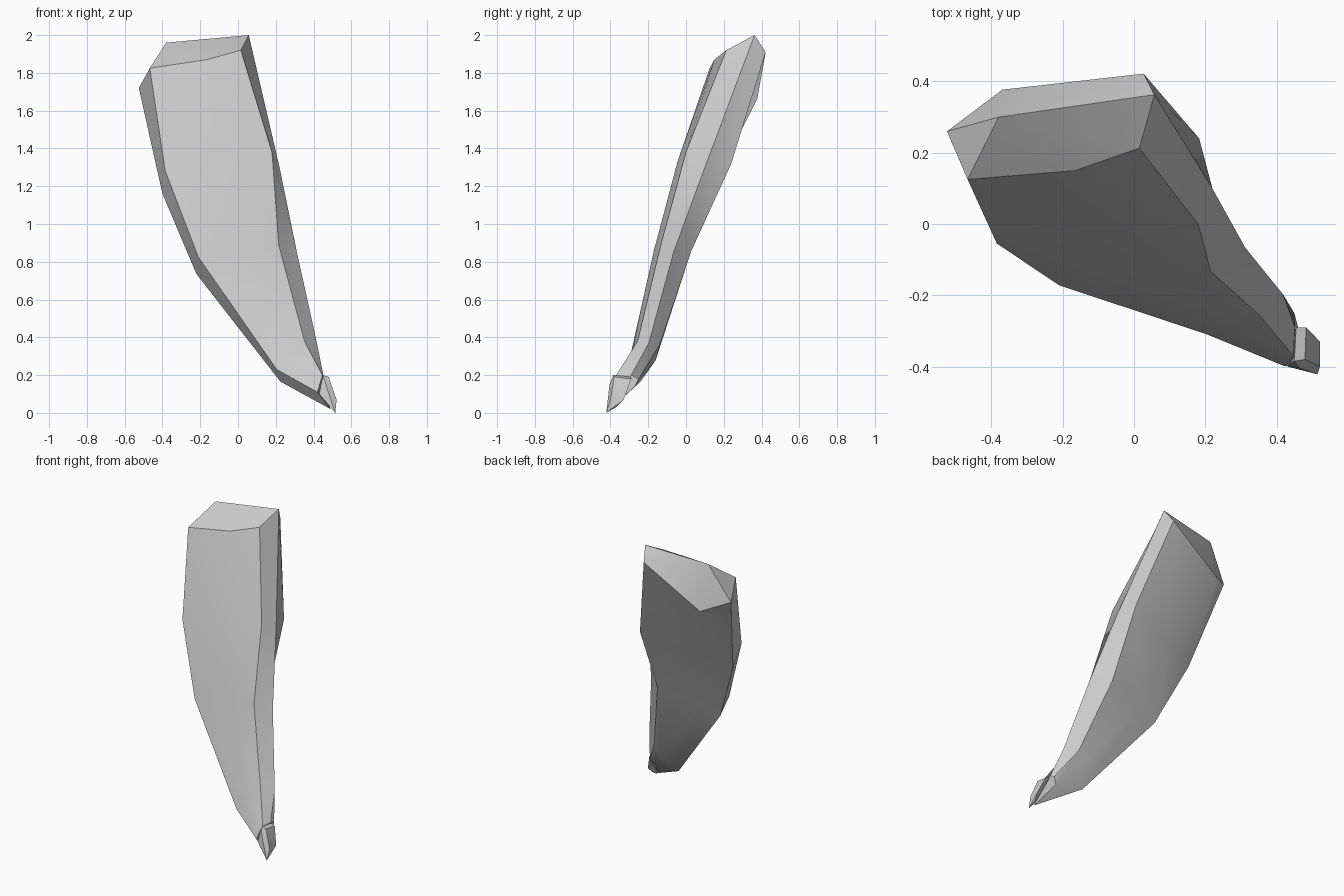
import bpy, bmesh, math

if "Cube" in bpy.data.objects:
    bpy.data.objects.remove(bpy.data.objects["Cube"])

grey = bpy.data.materials.new("light_grey")
grey.diffuse_color = (0.6, 0.6, 0.6, 1)
grey.use_nodes = True
grey.node_tree.nodes["Principled BSDF"].inputs["Base Color"].default_value = grey.diffuse_color


def finish(name, bm):
    bmesh.ops.recalc_face_normals(bm, faces=bm.faces[:])
    me = bpy.data.meshes.new(name)
    bm.to_mesh(me)
    bm.free()
    me.materials.append(grey)
    ob = bpy.data.objects.new(name, me)
    bpy.context.collection.objects.link(ob)
    bpy.ops.object.select_all(action='DESELECT')
    ob.select_set(True)
    bpy.context.view_layer.objects.active = ob
    bpy.ops.object.shade_smooth_by_angle(angle=math.radians(30))
    return ob


# long edges of the blade, each running from the top down to the tip
front_left = [(-.467, .125, 1.825), (-.385, -.055, 1.28), (-.21, -.172, .825),
              (.205, -.31, .23), (.42, -.398, .11)]
front_mid = [(-.165, .15, 1.87), (-.10, -.045, 1.33), (.01, -.17, .86),
             (.28, -.295, .30), (.435, -.39, .16)]
front_right = [(.015, .213, 1.92), (.18, 0, 1.38), (.215, -.133, .89),
               (.352, -.256, .38), (.447, -.37, .2)]
right = [(.057, .363, 2.0), (.22, .10, 1.30), (.312, -.066, .85),
         (.418, -.197, .37), (.452, -.29, .2)]
back_right = [(.027, .422, 1.91), (.183, .24, 1.32), (.20, .025, .85),
              (.34, -.14, .36), (.45, -.25, .18)]
back_left = [(-.37, .377, 1.66), (-.17, .14, 1.2), (-.09, -.04, .78),
             (.31, -.16, .28), (.42, -.27, .14)]
left = [(-.525, .26, 1.72), (-.40, .06, 1.16), (-.22, -.06, .735),
        (.225, -.24, .165), (.49, -.40, .02)]

# blade: skin neighbouring edges together
bm = bmesh.new()
rails = [[bm.verts.new(p) for p in r] for r in
         (front_left, front_mid, front_right, right, back_right, back_left, left)]
for i, a in enumerate(rails):
    b = rails[(i + 1) % len(rails)]
    for j in range(len(a) - 1):
        bm.faces.new((a[j], a[j + 1], b[j + 1], b[j]))
# rounded cap rising to a high rear corner
ridge = bm.verts.new((-.38, .30, 1.96))
tops = [r[0] for r in rails]
for i, v in enumerate(tops):
    bm.faces.new((v, tops[(i + 1) % len(tops)], ridge))
bm.faces.new([r[-1] for r in rails])
finish("blade", bm)

# small knob at the foot
bm = bmesh.new()
for p in [(.45, -.385, .2), (.48, -.38, .19), (.455, -.29, .19), (.483, -.29, .18),
          (.522, -.33, .07), (.522, -.40, .07), (.515, -.422, 0), (.51, -.37, .03),
          (.43, -.40, .10), (.465, -.405, .15)]:
    bm.verts.new(p)
hull = bmesh.ops.convex_hull(bm, input=bm.verts[:])
loose = [v for v in bm.verts if not v.link_faces]
bmesh.ops.delete(bm, geom=loose, context='VERTS')
finish("foot_knob", bm)
